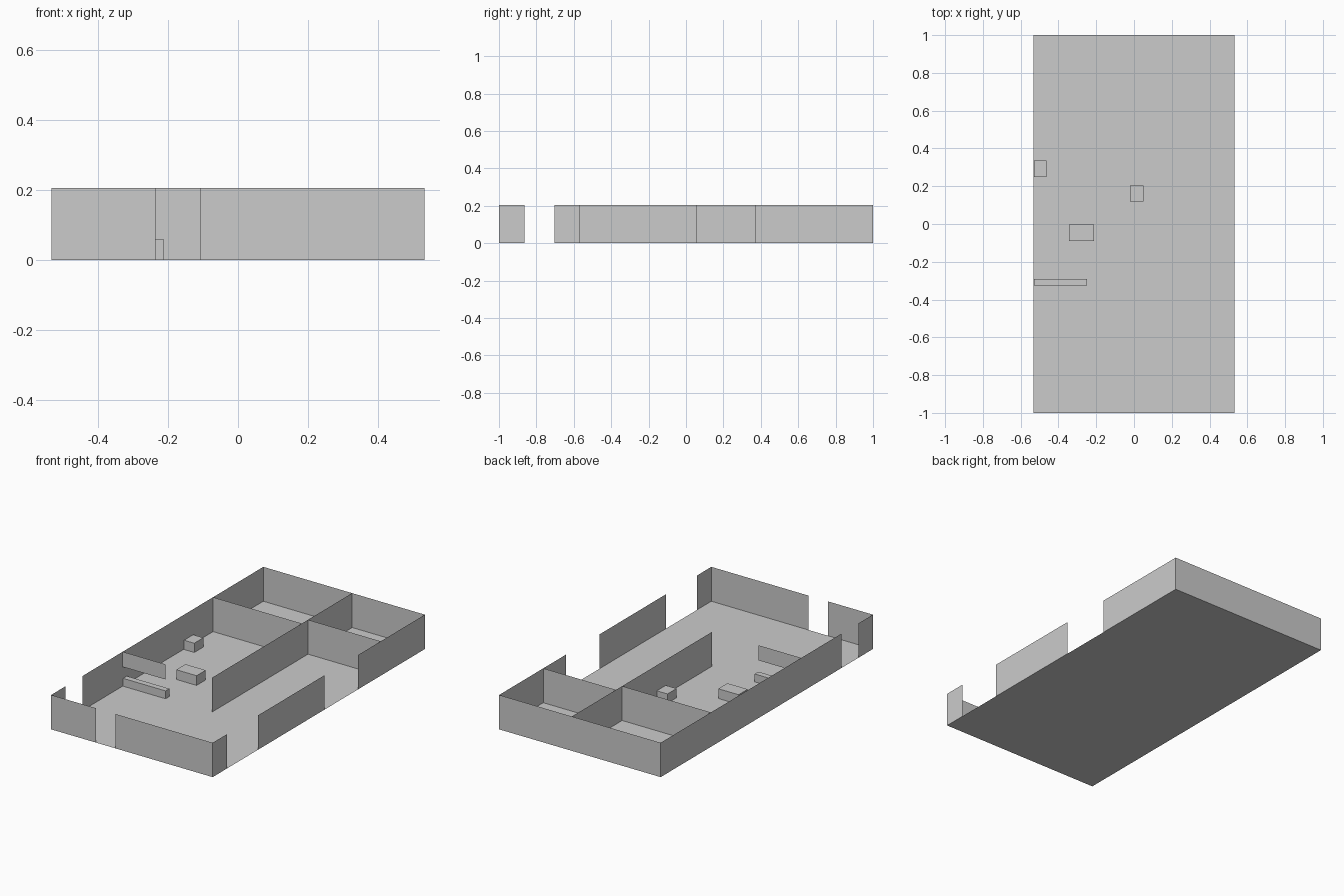
import bpy, bmesh

if "Cube" in bpy.data.objects:
    bpy.data.objects.remove(bpy.data.objects["Cube"])

X, Y, H = 0.533, 1.0, 0.205   # half width, half depth, wall height
DIV = 0.053                   # x of the long dividing wall


def make_object(name, bm):
    mesh = bpy.data.meshes.new(name)
    bm.to_mesh(mesh)
    bm.free()
    obj = bpy.data.objects.new(name, mesh)
    bpy.context.collection.objects.link(obj)
    return obj


def panel(name, p0, p1, z0=0.0, z1=H):
    """Thin upright sheet between two plan points."""
    bm = bmesh.new()
    bm.faces.new([bm.verts.new((*p, z)) for p, z in
                  ((p0, z0), (p1, z0), (p1, z1), (p0, z1))])
    return make_object(name, bm)


def box(name, x0, x1, y0, y1, h):
    """Block standing on the floor."""
    bm = bmesh.new()
    bmesh.ops.create_cube(bm, size=1)
    for v in bm.verts:
        v.co.x = x1 if v.co.x > 0 else x0
        v.co.y = y1 if v.co.y > 0 else y0
        v.co.z = h if v.co.z > 0 else 0
    return make_object(name, bm)


# Floor slab sheet
bm = bmesh.new()
bm.faces.new([bm.verts.new(c) for c in
              ((-X, -Y, 0), (X, -Y, 0), (X, Y, 0), (-X, Y, 0))])
make_object("floor", bm)

# Outer walls, split by the door and window openings
for i, (a, b) in enumerate([(-X, -0.236), (-0.109, X)]):
    panel(f"front_wall_{i}", (a, -Y), (b, -Y))
for i, (a, b) in enumerate([(-Y, -0.864), (-0.573, 0.055), (0.37, Y)]):
    panel(f"right_wall_{i}", (X, a), (X, b))
for i, (a, b) in enumerate([(-Y, -0.864), (-0.704, Y)]):
    panel(f"left_wall_{i}", (-X, b), (-X, a))
for i, (a, b) in enumerate([(-X, DIV), (DIV, X)]):
    panel(f"back_wall_{i}", (b, Y), (a, Y))

# Inner walls
panel("dividing_wall", (DIV, -0.32), (DIV, Y))
panel("left_room_wall", (-X, 0.526), (DIV, 0.526))
panel("right_room_wall", (DIV, 0.584), (X, 0.584))

# Low counter with the hanging panel above it
box("counter", -0.53, -0.25, -0.325, -0.29, 0.047)
panel("hanging_panel", (-X, -0.325), (-0.25, -0.325), 0.115, H)

# Furniture blocks
box("table", -0.345, -0.211, -0.089, -0.003, 0.058)
box("left_cabinet", -0.53, -0.463, 0.249, 0.335, 0.055)
box("right_cabinet", -0.021, 0.05, 0.119, 0.204, 0.055)
